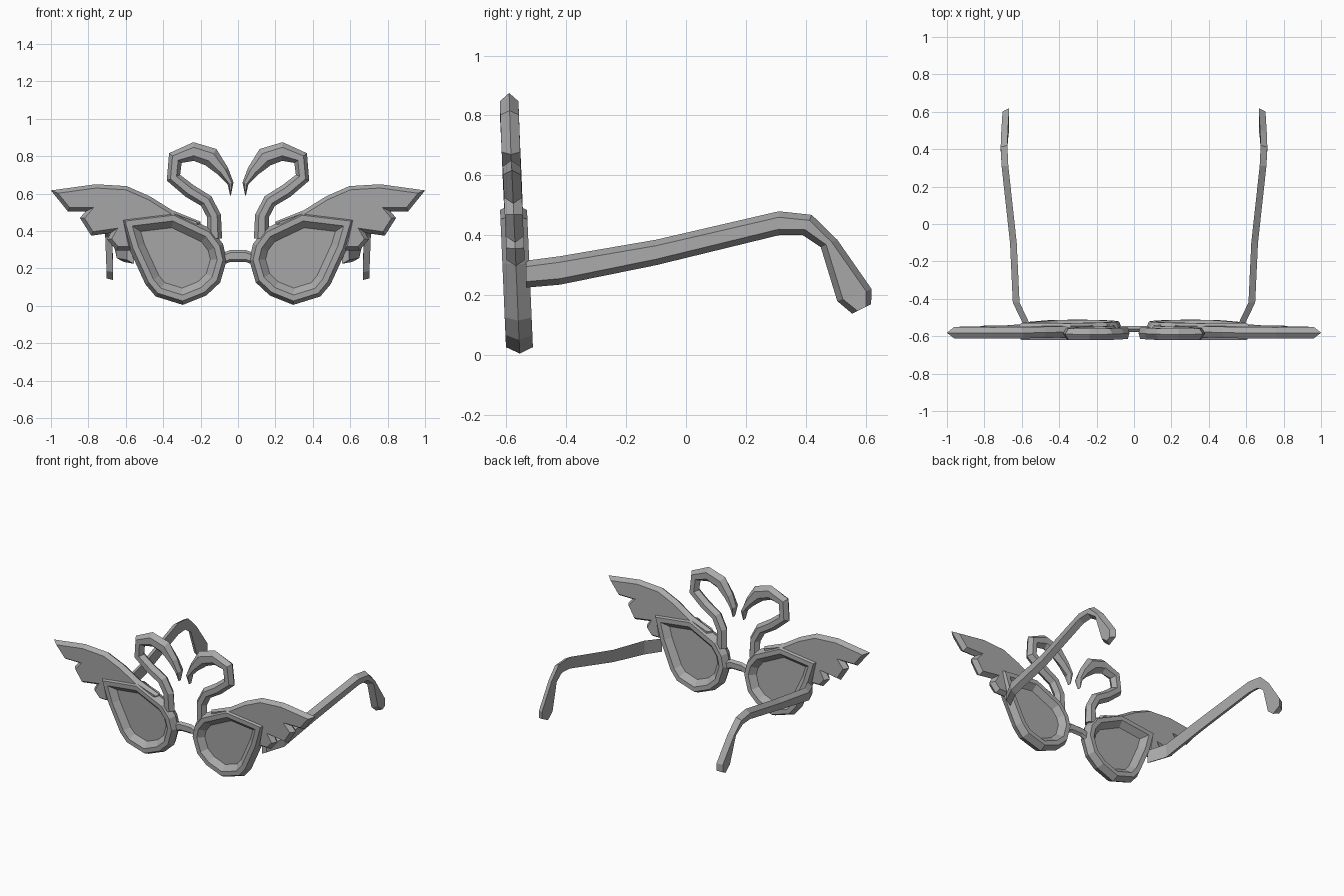
import bpy, bmesh
from mathutils import Vector

if "Cube" in bpy.data.objects:
    bpy.data.objects.remove(bpy.data.objects["Cube"])

grey = bpy.data.materials.new("plain grey")
grey.use_nodes = True
COLOUR = (0.4, 0.4, 0.4, 1)
grey.diffuse_color = COLOUR
grey.node_tree.nodes["Principled BSDF"].inputs["Base Color"].default_value = COLOUR


def loft(name, rings, side):
    """Join closed rings of points in turn and cap both ends."""
    bm = bmesh.new()
    loops = [[bm.verts.new((p[0] * side, p[1], p[2])) for p in r] for r in rings]
    for a, b in zip(loops, loops[1:]):
        for i in range(len(a)):
            j = (i + 1) % len(a)
            bm.faces.new((a[i], a[j], b[j], b[i]))
    bm.faces.new(loops[0])
    bm.faces.new(loops[-1])
    bmesh.ops.recalc_face_normals(bm, faces=bm.faces)
    mesh = bpy.data.meshes.new(name)
    bm.to_mesh(mesh)
    bm.free()
    mesh.materials.append(grey)
    obj = bpy.data.objects.new(name, mesh)
    bpy.context.collection.objects.link(obj)
    return obj


def inset(outline, d):
    """Move every edge of a clockwise outline inward by d."""
    pts = [Vector(p) for p in outline]
    out = []
    for i, p in enumerate(pts):
        a = (p - pts[i - 1]).normalized()
        b = (pts[(i + 1) % len(pts)] - p).normalized()
        na, nb = Vector((a.y, -a.x)), Vector((b.y, -b.x))
        out.append(p + (na + nb) * d / max(1 + na.dot(nb), 0.35))
    return out


def lean(z):
    # the whole front leans slightly forward with height
    return -0.555 - 0.043 * z


def ring(outline, d, y):
    return [(p.x, lean(p.y) + y, p.y) for p in inset(outline, d)]


# Outlines of the left half, in x and z, clockwise
rim = [(.06, .245), (.095, .125), (.17, .055), (.295, .005), (.44, .05), (.495, .115),
       (.58, .30), (.63, .47), (.34, .505), (.14, .41), (.08, .33)][::-1]
wing = [(1, .617), (.91, .505), (.815, .505), (.845, .47), (.785, .375), (.68, .39),
        (.70, .355), (.65, .297), (.56, .297), (.59, .44), (.34, .47), (.20, .42),
        (.20, .45), (.35, .51), (.47, .585), (.595, .64), (.76, .65)]

# Neck and head: x, z, width
neck = [(.125, .36, .08), (.128, .48, .075), (.17, .56, .075), (.26, .615, .075),
        (.345, .685, .078), (.335, .79, .085), (.237, .825, .10), (.145, .795, .105),
        (.08, .72, .065), (.04, .655, .033), (.04, .59, .004)]

# Temple: x, then y and z of the top edge, y and z of the bottom edge
temple = [(.575, -.535, .315, -.535, .225), (.63, -.42, .33, -.42, .235),
          (.645, -.1, .385, -.1, .30), (.69, .31, .48, .31, .40),
          (.695, .42, .468, .39, .40), (.692, .505, .385, .45, .36),
          (.685, .62, .22, .505, .18), (.685, .618, .17, .555, .138)]


def build_neck(name, side):
    rings = []
    for i, (x, z, w) in enumerate(neck):
        before, after = neck[max(i - 1, 0)], neck[min(i + 1, len(neck) - 1)]
        t = Vector((after[0] - before[0], after[1] - before[1])).normalized()
        n, h = Vector((-t.y, t.x)), w / 2
        thick = 0.031 if i < len(neck) - 1 else 0.012
        section = [(h, 0), (h * .45, thick), (-h * .45, thick),
                   (-h, 0), (-h * .45, -thick), (h * .45, -thick)]
        rings.append([(x + n.x * s, lean(z) + y, z + n.y * s) for s, y in section])
    loft(name, rings, side)


def build_temple(name, side):
    rings = []
    for x, yt, zt, yb, zb in temple:
        top, bottom = Vector((yt, zt)), Vector((yb, zb))
        bevel = (top - bottom).normalized() * 0.02
        corners = [(-.018, top), (.018, top - bevel), (.018, bottom + bevel), (-.018, bottom)]
        rings.append([(x + dx, p.x, p.y) for dx, p in corners])
    loft(name, rings, side)


for label, side in (("left", 1), ("right", -1)):
    # Rim with a sunken lens on both faces
    loft(label + "_rim_and_lens",
         [ring(rim, d, y) for d, y in ((.085, -.008), (.05, -.045), (.02, -.045), (0, 0),
                                       (.02, .045), (.05, .045), (.085, .008))], side)
    # Feathered wing with bevelled edges
    loft(label + "_wing",
         [ring(wing, d, y) for d, y in ((.02, -.03), (0, 0), (.02, .03))], side)
    build_neck(label + "_bird_neck", side)
    build_temple(label + "_temple", side)

# Arched bridge
bridge = []
for x, z in ((-.085, .25), (-.04, .267), (.04, .267), (.085, .25)):
    bridge.append([(x, y, z + dz) for y, dz in
                   ((-.578, -.018), (-.578, .018), (-.562, .032),
                    (-.545, .018), (-.545, -.018), (-.562, -.032))])
loft("bridge", bridge, 1)
